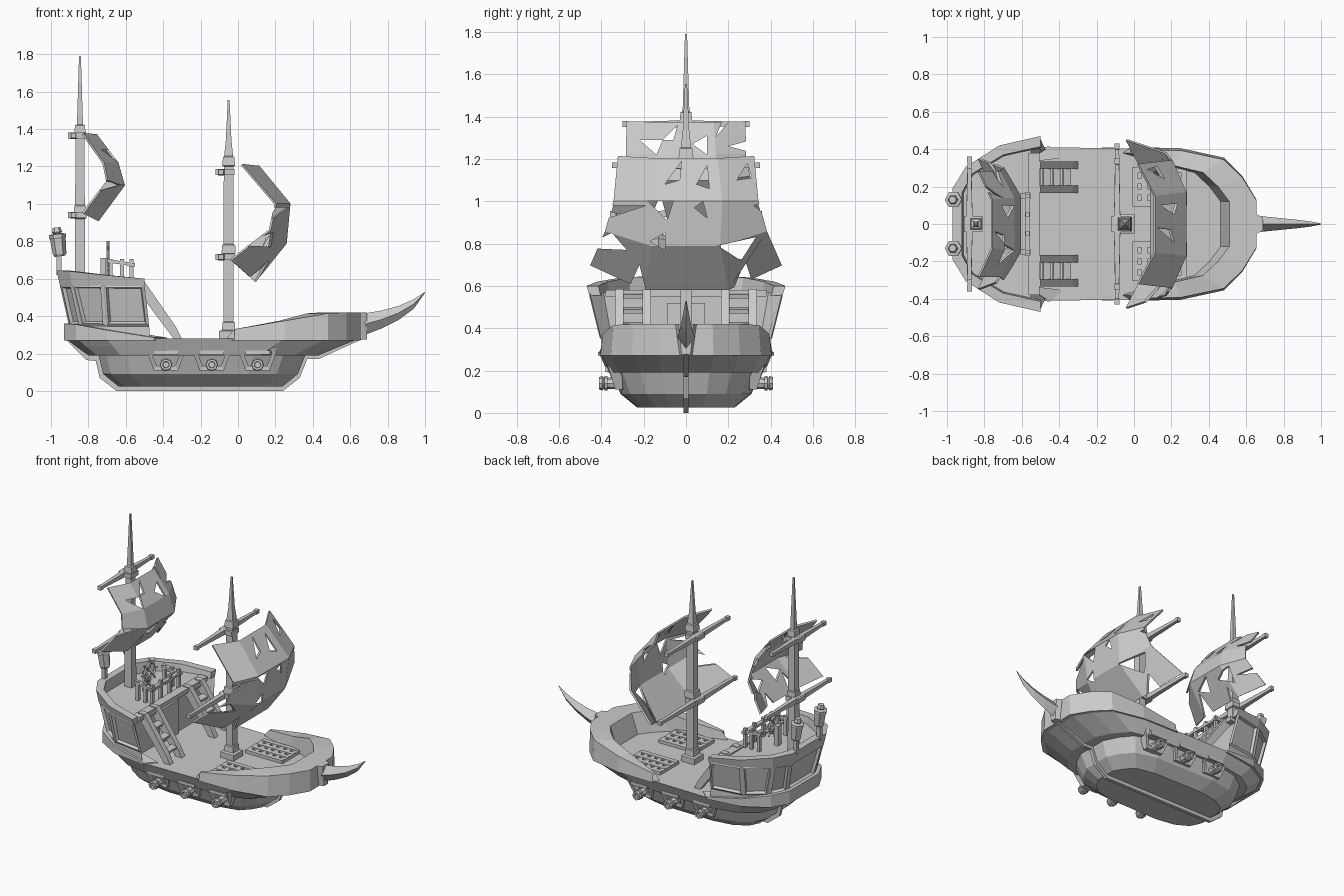
import bpy, bmesh, math
from mathutils import Vector, Matrix

def make(name, verts, faces):
    me = bpy.data.meshes.new(name)
    me.from_pydata([tuple(v) for v in verts], [], faces)
    bm = bmesh.new()
    bm.from_mesh(me)
    bmesh.ops.recalc_face_normals(bm, faces=bm.faces)
    bm.to_mesh(me)
    bm.free()
    ob = bpy.data.objects.new(name, me)
    bpy.context.collection.objects.link(ob)
    return ob

def loft(name, rings, wrap=False):
    n, m = len(rings[0]), len(rings)
    verts = [v for r in rings for v in r]
    faces = [(k * n + i, k * n + (i + 1) % n, (k + 1) % m * n + (i + 1) % n, (k + 1) % m * n + i)
             for k in range(m if wrap else m - 1) for i in range(n)]
    if not wrap:
        faces += [tuple(range(n)), tuple(range((m - 1) * n, m * n))]
    return make(name, verts, faces)

def box(name, c, s, pitch=0):
    rot = Matrix.Rotation(pitch, 3, 'Y')
    corner = [(-1, -1), (1, -1), (1, 1), (-1, 1)]
    return loft(name, [[Vector(c) + rot @ Vector((a * s[0] / 2, b * s[1] / 2, k * s[2] / 2))
                        for a, b in corner] for k in (-1, 1)])

def turned(name, base, axis, prof, n=4, turn=0.0):
    """Faceted turned shape: prof is (distance along axis, radius)."""
    q = Vector((0, 0, 1)).rotation_difference(Vector(axis))
    return loft(name, [[Vector(base) + q @ Vector((r * math.cos(turn + i * math.tau / n),
                r * math.sin(turn + i * math.tau / n), d)) for i in range(n)] for d, r in prof])

def mirrored(half):
    return half + [Vector((p[0], -p[1], p[2])) for p in reversed(half)]

def extrude_y(name, pts, y0, y1):
    return loft(name, [[(x, y, z) for x, z in pts] for y in (y0, y1)])

def wall(name, stations):
    """Wall swept round one end: each station is 4 (x, y, z) corners."""
    return loft(name, stations + [[(x, -y, z) for x, y, z in s] for s in reversed(stations)])

# Hull: deck outline rescaled at each level
OUT = [(-.92, .16), (-.86, .28), (-.7, .37), (-.45, .41), (.25, .40), (.48, .35), (.58, .25), (.65, .13)]
def level(z, x0, x1, w):
    return mirrored([Vector((x0 + (x + .92) / 1.57 * (x1 - x0), y * w / .41, z)) for x, y in OUT])
loft("hull", [level(.025, -.64, .24, .23), level(.09, -.72, .32, .31), level(.19, -.745, .36, .35),
              level(.19, -.8, .43, .37), level(.24, -.87, .55, .392), level(.28, -.92, .65, .41)])
extrude_y("keel", [(-.92, .275), (-.81, .165), (-.76, .16), (-.74, .07), (-.65, 0), (.24, 0), (.33, .07),
                   (.37, .17), (.43, .17), (.55, .225), (.66, .275)], -.012, .012)

# Bow bulwark, rising forward
bow = [(-.02, .41, -.02, .38, .33), (.25, .405, .22, .31, .375), (.48, .355, .37, .275, .415),
       (.58, .255, .45, .2, .42), (.655, .13, .51, .12, .42)]
wall("bow_bulwark", [[(a, b, .27), (a, b * .97, t), (c, d, t), (c - .05, d, .27)] for a, b, c, d, t in bow])

# Stern band
band = [(-.45, .415, .285), (-.7, .38, .325), (-.865, .285, .355), (-.93, .165, .36)]
wall("stern_band", [[(x, y, .27), (x, y, t), (x + .07, y * .85, t), (x + .07, y * .85, .27)] for x, y, t in band])

# Cabin with inset windows
lo = [(-.55, .35), (-.47, .40), (-.7, .365), (-.83, .27), (-.89, .15)]
hi = [(-.55, .39), (-.5, .455), (-.72, .405), (-.885, .29), (-.945, .18)]
cabin = loft("cabin", [mirrored([Vector((x, y, .28)) for x, y in lo]),
                       mirrored([Vector((x - .005, y, .345)) for x, y in lo]),
                       mirrored([Vector((x, y, .57)) for x, y in hi])])
bm = bmesh.new()
bm.from_mesh(cabin.data)
bm.faces.ensure_lookup_table()
panes = [bm.faces[10 + i] for i in (1, 2, 3, 4, 5, 6, 7)]
bmesh.ops.inset_individual(bm, faces=panes, thickness=.022, depth=.008)
bmesh.ops.inset_individual(bm, faces=panes, thickness=.012, depth=-.018)
bm.to_mesh(cabin.data)
bm.free()

# Cabin rail leaning outward
rail = [(-.5, .47, .60, 0), (-.72, .42, .62, .02), (-.9, .305, .64, .035), (-.97, .19, .645, .05)]
wall("cabin_rail", [[(x + d * .4, y * .97, .555), (x, y, t), (x + d, y * .88, t), (x + d * 1.2, y * .86, .555)]
                    for x, y, t, d in rail])
box("cabin_door", (-.545, 0, .4), (.03, .18, .24))
box("upper_deck_lip", (-.535, 0, .565), (.06, .76, .03))

# Stairs: wide stringers, few planks
for s in (1, -1):
    for y in (.185, .315):
        extrude_y("stair_stringer", [(-.345, .28), (-.30, .28), (-.33, .34), (-.5, .585), (-.55, .585), (-.55, .555)],
                  s * y - .02, s * y + .02)
    for i in range(4):
        box("stair_tread", (-.36 - i * .053, s * .25, .345 + i * .07), (.042, .15, .02), .25)

# Upper deck railing
for s in (1, -1):
    for x, y in ((-.57, .05), (-.57, .15), (-.62, .15), (-.68, .15)):
        box("rail_post", (x, s * y, .63), (.02, .022, .15))
    box("side_rail", (-.625, s * .15, .685), (.15, .028, .018), .15)
box("front_rail", (-.57, 0, .675), (.028, .34, .018))

# Steering wheel on a stand
box("wheel_stand", (-.72, 0, .63), (.03, .04, .16))
bpy.ops.mesh.primitive_torus_add(major_segments=8, minor_segments=4, major_radius=.062, minor_radius=.009,
                                 location=(-.695, 0, .71), rotation=(0, math.pi / 2, 0))
bpy.context.object.name = "wheel_rim"
for k in range(4):
    d = Vector((0, math.cos(k * math.pi / 4), math.sin(k * math.pi / 4)))
    turned("wheel_spoke", Vector((-.695, 0, .71)) - d * .092, d, [(0, .007), (.184, .007)])

# Stern lanterns, leaning aft
for s in (1, -1):
    box("lantern_arm", (-.957, s * .13, .68), (.025, .03, .12))
    turned("lantern", (-.952, s * .13, .72), (-.12, 0, 1),
           [(0, .028), (.012, .036), (.095, .042), (.1, .046), (.118, .046), (.122, .02), (.13, .027), (.155, .02)], 6)

# Masts: square section with collars and spike
R = math.sqrt(2)
def mast(name, x, prof):
    turned(name, (x, 0, 0), (0, 0, 1), [(z, r * R) for z, r in prof], 4, math.pi / 4)
mast("front_mast", -.05, [(.27, .052), (.32, .052), (.325, .036), (.365, .033), (.37, .027), (.73, .027), (.735, .038),
     (.78, .035), (.785, .027), (1.2, .026), (1.205, .035), (1.25, .03), (1.255, .024), (1.34, .015), (1.555, .005)])
mast("rear_mast", -.845, [(.55, .028), (.92, .026), (.925, .034), (.99, .03), (.995, .026), (1.37, .023),
     (1.38, .03), (1.42, .026), (1.425, .016), (1.79, .005)])

# Yards with end knobs and mast brackets
for x, z, h in ((-.09, 1.17, .35), (-.09, .715, .43), (-.88, 1.365, .30), (-.88, .94, .36)):
    turned("yard", (x, -h, z), (0, 1, 0), [(0, .019), (.03, .019), (.031, .015), (.075, .016), (h, .025),
           (2 * h - .075, .016), (2 * h - .031, .015), (2 * h - .03, .019), (2 * h, .019)], 4, math.pi / 4)
    box("yard_bracket", (x + .02, 0, z), (.1, .085, .032))

# Torn sails: faceted sheet, then triangular tears cut through along x
def sail(name, rows, tears):
    v = [p for xc, zc, xe, ze, yi, ye in rows
         for p in ((xe, -ye, ze), (xc, -yi, zc), (xc, yi, zc), (xe, ye, ze))]
    f = [(4 * r + c, 4 * r + c + 1, 4 * r + c + 5, 4 * r + c + 4) for r in range(3) for c in range(3)]
    ob = make(name, v, f)
    cv, cf = [], []
    for t in tears:
        b = len(cv)
        cv += [(x, t[i], t[i + 1]) for x in (-1.5, 1.5) for i in (0, 2, 4)]
        cf += [(b, b + 1, b + 2), (b + 3, b + 4, b + 5), (b, b + 1, b + 4, b + 3),
               (b + 1, b + 2, b + 5, b + 4), (b + 2, b, b + 3, b + 5)]
    cut = make("tear_cutter", cv, cf)
    cut.hide_render = True
    m = ob.modifiers.new("thick", 'SOLIDIFY')
    m.thickness, m.offset = .012, 0
    m = ob.modifiers.new("tears", 'BOOLEAN')
    m.operation, m.solver, m.object = 'DIFFERENCE', 'EXACT', cut
    dg = bpy.context.evaluated_depsgraph_get()
    me = bpy.data.meshes.new_from_object(ob.evaluated_get(dg))
    ob.modifiers.clear()
    ob.data = me
    bpy.data.objects.remove(cut)

sail("front_sail", [(.11, 1.20, .02, 1.21, .15, .32), (.275, 1.0, .2, 1.0, .17, .34),
                    (.255, .79, .17, .86, .16, .38), (.09, .585, -.04, .70, .2, .45)],
     [(-.1, 1.08, -.02, 1.19, -.03, 1.1), (.05, 1.08, .11, 1.06, .1, 1.17), (.24, 1.1, .29, 1.18, .31, 1.11),
      (-.18, 1.0, -.06, 1.0, -.09, .91), (.04, .97, .1, .92, .08, 1.0), (.32, .98, .4, .92, .4, 1.0),
      (-.4, .98, -.19, .98, -.4, .91), (-.17, .81, -.1, .85, -.1, .77), (.15, .79, .33, .83, .26, .72),
      (-.31, .5, -.22, .70, -.17, .5), (.19, .5, .28, .72, .35, .5), (-.35, .85, -.28, .77, -.5, .78)])
sail("rear_sail", [(-.76, 1.37, -.83, 1.375, .13, .28), (-.645, 1.22, -.72, 1.22, .14, .28),
                   (-.61, 1.1, -.70, 1.12, .15, .30), (-.75, .91, -.83, .95, .17, .35)],
     [(-.22, 1.29, -.11, 1.29, -.14, 1.22), (-.11, 1.29, -.04, 1.36, -.06, 1.29), (.03, 1.27, .1, 1.31, .1, 1.22),
      (.14, 1.3, .18, 1.4, .22, 1.4), (.2, 1.26, .35, 1.3, .35, 1.22), (-.12, 1.04, 0, 1.09, -.03, 1.0),
      (.08, 1.04, .2, 1.09, .19, .99), (-.2, .85, -.12, 1.03, -.07, .85), (.07, .85, .12, .98, .2, .85),
      (-.4, 1.15, -.19, 1.1, -.4, 1.05), (.22, 1.03, .4, 1.08, .4, 1.02)])

# Gun ports and cannons
port = [(-.1, .24), (.1, .24), (.1, .205), (.065, .11), (-.065, .11), (-.1, .205)]
for s in (1, -1):
    for cx in (-.385, -.14, .105):
        loft("port_frame", [[(cx + x, s * .3, z), (cx + x, s * (.335 + (z - .11) * .3), z),
                             (cx + x * .75, s * (.335 + (z - .11) * .3), .18 + (z - .18) * .65),
                             (cx + x * .75, s * .3, .18 + (z - .18) * .65)] for x, z in port], True)
        box("port_lid", (cx, s * .365, .205), (.13, .03, .022))
        turned("cannon", (cx, s * .28, .14), (0, s, 0), [(0, .032), (.09, .026), (.092, .034), (.105, .034),
               (.107, .025), (.115, .034), (.13, .03), (.13, .018), (.11, .016)], 8)

# Deck gratings
for s in (1, -1):
    for i in range(4):
        box("grating_long_bar", (.135, s * (.11 + i * .06), .288), (.29, .032, .028))
    for i in range(6):
        box("grating_cross_bar", (.003 + i * .053, s * .2, .287), (.03, .206, .026))

# Bowsprit block and curved horn
loft("bowsprit_block", [[(x, -w, .42), (x, w, .42), (x, w * .6, .275), (x, -w * .6, .275)]
                        for x, w in ((.62, .05), (.66, .05), (.69, .035))])
loft("bowsprit_horn", [[(x, 0, a), (x, w, (a + b) / 2), (x, 0, b), (x, -w, (a + b) / 2)] for x, a, b, w in
     ((.68, .30, .415, .042), (.77, .335, .43, .033), (.86, .38, .455, .024), (.94, .44, .49, .014), (1, .525, .53, .003))])
